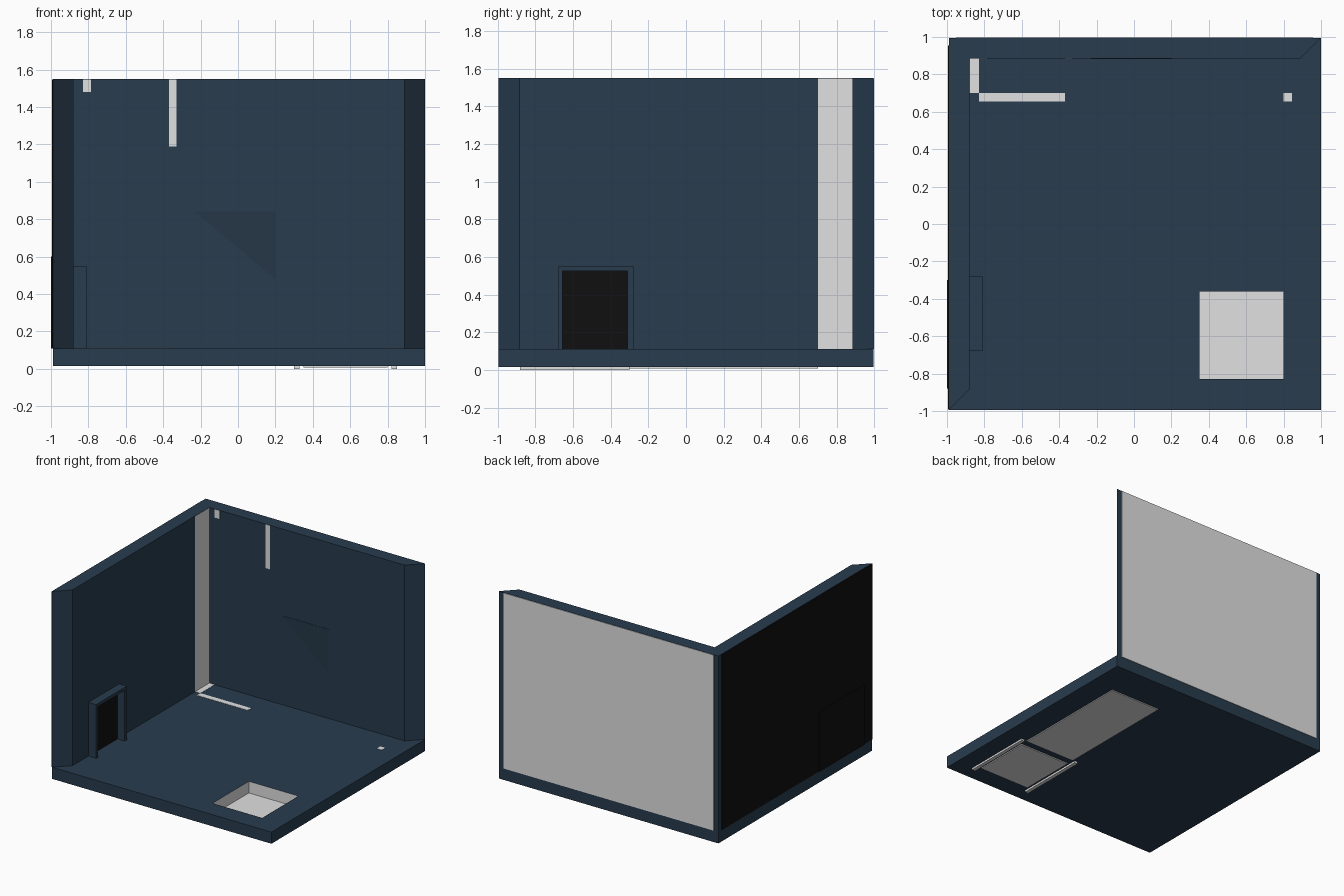
import bpy, bmesh

if "Cube" in bpy.data.objects:
    bpy.data.objects.remove(bpy.data.objects["Cube"])


def material(name, rgb):
    m = bpy.data.materials.new(name)
    m.diffuse_color = (*rgb, 1)
    m.use_nodes = True
    m.node_tree.nodes["Principled BSDF"].inputs["Base Color"].default_value = m.diffuse_color
    return m


BLUE = material("dark blue", (0.021, 0.045, 0.077))
DIM = material("dim blue", (0.018, 0.038, 0.062))
GREY = material("light grey", (0.75, 0.75, 0.75))
BLACK = material("black", (0.005, 0.005, 0.005))


def finish(name, bm, *mats):
    bmesh.ops.recalc_face_normals(bm, faces=bm.faces)
    me = bpy.data.meshes.new(name)
    bm.to_mesh(me)
    bm.free()
    for m in mats:
        me.materials.append(m)
    ob = bpy.data.objects.new(name, me)
    bpy.context.collection.objects.link(ob)
    return ob


def extrude(bm, faces, vec):
    r = bmesh.ops.extrude_face_region(bm, geom=faces, use_keep_orig=True)
    vs = [g for g in r["geom"] if isinstance(g, bmesh.types.BMVert)]
    bmesh.ops.translate(bm, verts=vs, vec=vec)


def prism(name, pts, vec, mat):
    bm = bmesh.new()
    f = bm.faces.new([bm.verts.new(p) for p in pts])
    extrude(bm, [f], vec)
    return finish(name, bm, mat)


def box(name, x, y, z, mat):
    pts = [(x[0], y[0], z[0]), (x[1], y[0], z[0]), (x[1], y[1], z[0]), (x[0], y[1], z[0])]
    return prism(name, pts, (0, 0, z[1] - z[0]), mat)


# Floor slab with a square pit, pit sides light grey
xs, ys = [-0.99, 0.35, 0.80, 1.0], [-0.995, -0.83, -0.36, 0.995]
bm = bmesh.new()
v = [[bm.verts.new((x, y, 0.015)) for y in ys] for x in xs]
cells = [bm.faces.new((v[i][j], v[i + 1][j], v[i + 1][j + 1], v[i][j + 1]))
         for i in range(3) for j in range(3) if (i, j) != (1, 1)]
extrude(bm, cells, (0, 0, 0.095))
for f in bm.faces:
    c = f.calc_center_median()
    if 0.34 < c.x < 0.81 and -0.84 < c.y < -0.35:
        f.material_index = 1
finish("floor", bm, BLUE, GREY)

# Pit bottom and the plates under the floor
box("pit_bottom", (0.35, 0.80), (-0.83, -0.36), (0.007, 0.015), GREY)
for i, x in enumerate((0.30, 0.82)):
    box(f"pit_runner_{i}", (x, x + 0.03), (-0.88, -0.30), (0.0, 0.015), GREY)
box("underside_strip", (0.35, 0.80), (-0.30, 0.70), (0.008, 0.015), GREY)

# L-shaped walls with mitred ends
plan = [(-0.99, -0.995), (-0.88, -0.885), (-0.88, 0.885), (0.89, 0.885), (1.0, 0.995), (-0.99, 0.995)]
prism("walls", [(x, y, 0.11) for x, y in plan], (0, 0, 1.44), BLUE)

# Outer wall panels
box("back_outer_panel", (-0.95, 0.955), (0.995, 0.999), (0.11, 1.548), GREY)
box("left_outer_panel", (-0.994, -0.99), (-0.993, 0.955), (0.11, 1.548), BLACK)
box("left_outer_hatch", (-1.0, -0.994), (-0.88, -0.30), (0.11, 0.60), BLACK)

# Small doorway frame on the left wall
arch = [(-0.68, 0.11), (-0.68, 0.55), (-0.28, 0.55), (-0.28, 0.11),
        (-0.31, 0.11), (-0.31, 0.525), (-0.655, 0.525), (-0.655, 0.11)]
prism("doorway_frame", [(-0.88, y, z) for y, z in arch], (0.07, 0, 0), BLUE)
box("doorway_opening", (-0.88, -0.876), (-0.655, -0.31), (0.11, 0.525), BLACK)

# Light grey inlays on wall and floor
T = 0.002
box("corner_strip", (-0.88, -0.88 + T), (0.70, 0.885), (0.11, 1.548), GREY)
for i, (x, y) in enumerate([((-0.88, -0.83), (0.70, 0.885)),
                            ((-0.83, -0.37), (0.655, 0.70)),
                            ((0.80, 0.845), (0.655, 0.70))]):
    box(f"floor_inlay_{i}", x, y, (0.11, 0.11 + T), GREY)
for i, (x, z) in enumerate([((-0.83, -0.785), 1.48), ((-0.37, -0.33), 1.19)]):
    box(f"back_wall_inlay_{i}", x, (0.885 - T, 0.885), (z, 1.548), GREY)

# Faint triangle on the back wall
prism("wall_triangle", [(-0.23, 0.885, 0.84), (0.20, 0.885, 0.84), (0.20, 0.885, 0.48)], (0, -T, 0), DIM)
